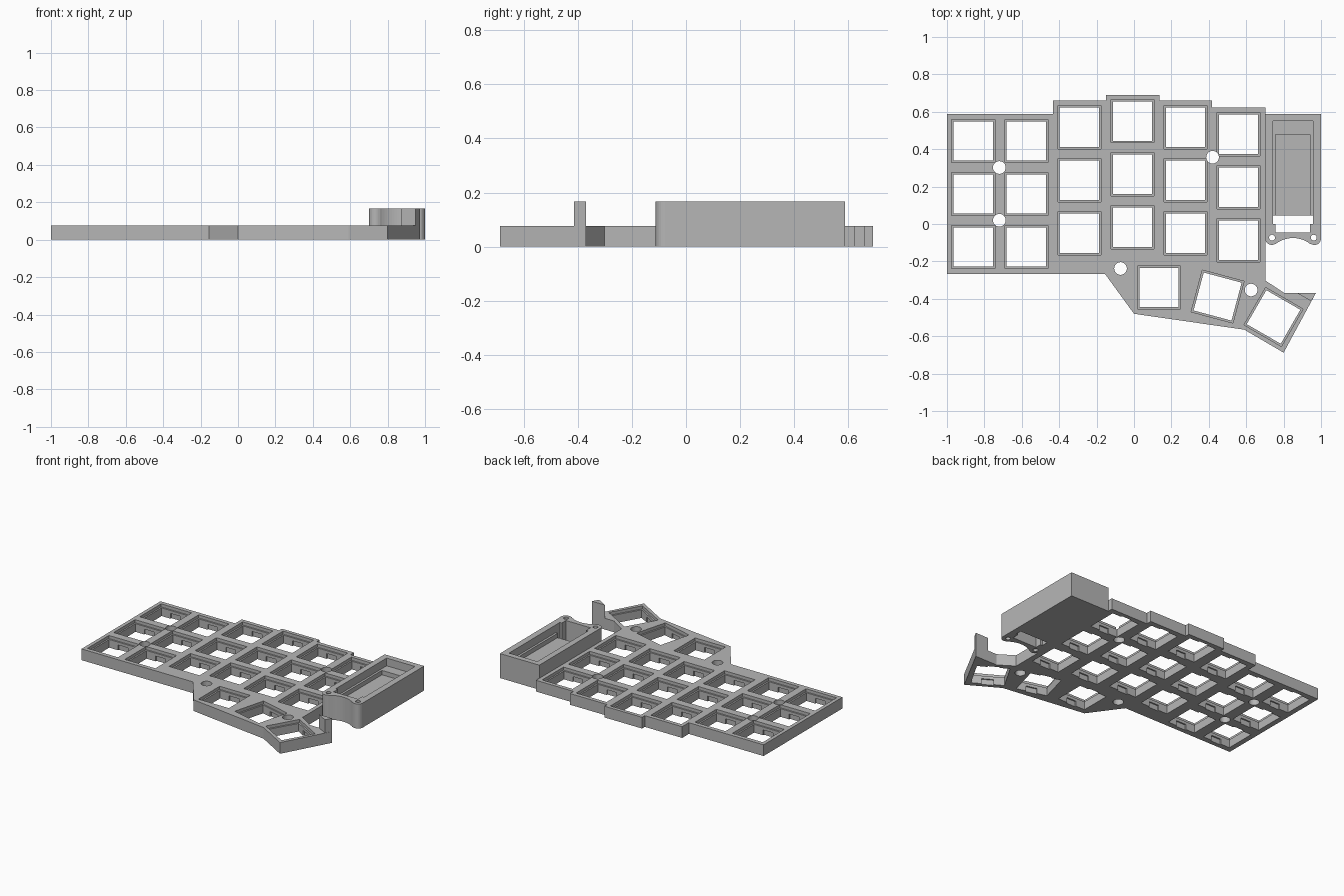
import bpy, bmesh
from math import cos, sin, radians
from mathutils import Matrix, Vector

cube = bpy.data.objects.get("Cube")
if cube:
    bpy.data.objects.remove(cube)

grey = bpy.data.materials.new("light grey plastic")
grey.use_nodes = True
color = (0.47, 0.47, 0.47, 1)
grey.diffuse_color = color
grey.node_tree.nodes["Principled BSDF"].inputs["Base Color"].default_value = color


def arc(cx, cy, r, start, end, n):
    """Points along a circular arc, angles in degrees."""
    angles = [radians(start + (end - start) * i / n) for i in range(n + 1)]
    return [(cx + r * cos(a), cy + r * sin(a)) for a in angles]


def rect(x0, x1, y0, y1):
    return [(x0, y0), (x1, y0), (x1, y1), (x0, y1)]


def prism(name, outlines, z0, z1):
    """Extrude one or more flat outlines between two heights."""
    bm = bmesh.new()
    for points in outlines:
        face = bm.faces.new([bm.verts.new((x, y, z0)) for x, y in points])
        extruded = bmesh.ops.extrude_face_region(bm, geom=[face])["geom"]
        verts = [v for v in extruded if isinstance(v, bmesh.types.BMVert)]
        bmesh.ops.translate(bm, vec=(0, 0, z1 - z0), verts=verts)
    bmesh.ops.recalc_face_normals(bm, faces=bm.faces)
    mesh = bpy.data.meshes.new(name)
    bm.to_mesh(mesh)
    bm.free()
    mesh.materials.append(grey)
    obj = bpy.data.objects.new(name, mesh)
    bpy.context.collection.objects.link(obj)
    return obj


def cut(target, outlines, z0, z1):
    """Subtract extruded outlines from a part and discard the cutter."""
    cutter = prism("cutter", outlines, z0, z1)
    cutter.hide_render = True
    mod = target.modifiers.new("cut", "BOOLEAN")
    mod.operation = "DIFFERENCE"
    mod.solver = "EXACT"
    mod.object = cutter
    bpy.context.view_layer.objects.active = target
    bpy.ops.object.modifier_apply(modifier=mod.name)
    bpy.data.objects.remove(cutter)


PLATE_TOP = 0.077
BOX_TOP = 0.168
PITCH = 0.2835

# Key plate with staggered back edge and angled thumb area
plate = prism("key_plate", [[
    (-1, -0.267), (-1, 0.588), (-0.433, 0.588), (-0.433, 0.66), (-0.15, 0.66),
    (-0.15, 0.69), (0.135, 0.69), (0.135, 0.66), (0.418, 0.66), (0.418, 0.622),
    (0.702, 0.622), (0.702, -0.302), (0.805, -0.37), (0.972, -0.37),
    (0.8, -0.688), (0.59, -0.565), (0, -0.48), (-0.155, -0.267)]], 0, PLATE_TOP)

# Key positions: six columns of three, then three thumb keys
keys = [(-0.859 + PITCH * col, top - PITCH * row, 0)
        for col, top in enumerate((0.444, 0.444, 0.517, 0.55, 0.517, 0.48))
        for row in range(3)]
keys += [(0.134, -0.34, 0), (0.447, -0.388, -15), (0.746, -0.497, -30)]


def key_rects(width, depth):
    result = []
    for x, y, angle in keys:
        place = Matrix.Translation((x, y, 0)) @ Matrix.Rotation(radians(angle), 4, "Z")
        corners = rect(-width / 2, width / 2, -depth / 2, depth / 2)
        result.append([(place @ Vector((px, py, 0))).to_2d() for px, py in corners])
    return result


# Shaft, flange recess and clip notches of every key opening
cut(plate, key_rects(0.21, 0.21), -0.1, 0.2)
cut(plate, key_rects(0.231, 0.231), 0.056, 0.2)
cut(plate, key_rects(0.075, 0.229), -0.1, 0.036)

# Screw holes through the plate
screws = [(-0.72, 0.302), (-0.72, 0.02), (0.42, 0.357), (-0.072, -0.238), (0.626, -0.353)]
cut(plate, [arc(x, y, 0.034, 0, 345, 23) for x, y in screws], -0.1, 0.2)

# Controller box with rounded front corners and a scooped front wall
outline = [(1, 0.588), (0.701, 0.588)]
outline += arc(0.736, -0.077, 0.035, 180, 290, 8)
outline += arc(0.85, -0.225, 0.15, 127, 53, 14)
outline += arc(0.965, -0.077, 0.035, 250, 360, 8)
box = prism("controller_box", [outline], 0, BOX_TOP)

# Stepped tray, cable slot and screw holes in the box
cut(box, [rect(0.742, 0.957, 0, 0.55)], 0.115, 0.3)
cut(box, [rect(0.757, 0.942, 0.02, 0.478)], 0.085, 0.3)
cut(box, [[(0.742, 0), (0.757, 0), (0.757, -0.045), (0.942, -0.045),
           (0.942, 0), (0.957, 0), (0.957, 0.045), (0.742, 0.045)]], -0.1, 0.3)
cut(box, [arc(x, -0.073, 0.016, 0, 337.5, 15) for x in (0.738, 0.961)], -0.1, 0.3)

# Small triangular post on the thumb corner
prism("corner_post", [[(0.873, -0.37), (0.948, -0.413), (0.972, -0.37)]], 0, BOX_TOP)
